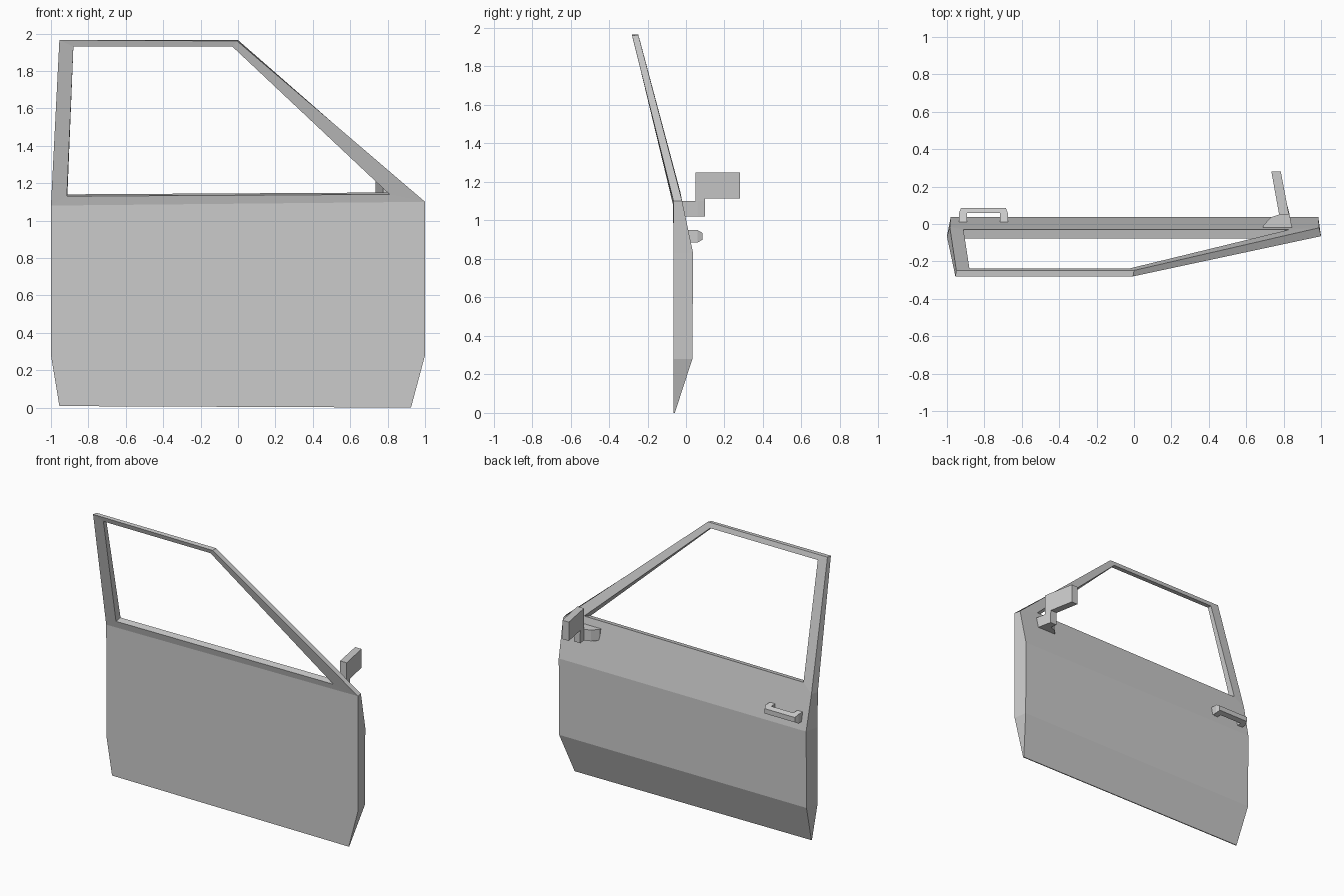
import bpy, bmesh

if "Cube" in bpy.data.objects:
    bpy.data.objects.remove(bpy.data.objects["Cube"])

grey = bpy.data.materials.new("plain grey")
grey.use_nodes = True
grey.diffuse_color = (0.6, 0.6, 0.6, 1)
grey.node_tree.nodes["Principled BSDF"].inputs["Base Color"].default_value = (0.6, 0.6, 0.6, 1)


def finish(bm, name):
    bmesh.ops.recalc_face_normals(bm, faces=bm.faces)
    mesh = bpy.data.meshes.new(name)
    bm.to_mesh(mesh)
    bm.free()
    mesh.materials.append(grey)
    obj = bpy.data.objects.new(name, mesh)
    bpy.context.collection.objects.link(obj)
    return obj


def prism(bm, lower, upper):
    """Close two matching rings of points into a solid."""
    a = [bm.verts.new(p) for p in lower]
    b = [bm.verts.new(p) for p in upper]
    bm.faces.new(a)
    bm.faces.new(b)
    for i in range(len(a)):
        j = (i + 1) % len(a)
        bm.faces.new((a[i], a[j], b[j], b[i]))


# Door shell: outline and window opening on the inner and outer skins (x, y, z)
inner_outline = [(-.955, -.065, .008), (-1, -.065, .28), (-1, -.065, .83), (-1, -.067, 1.08),
                 (-.955, -.28, 1.965), (-.005, -.28, 1.96),
                 (1, -.065, 1.1), (1, -.065, .83), (1, -.065, .28), (.925, -.065, 0)]
outer_outline = [(-.955, -.058, .008), (-.98, .033, .28), (-.98, .037, .83), (-.985, -.016, 1.08),
                 (-.95, -.248, 1.965), (0, -.248, 1.965),
                 (.99, -.02, 1.1), (.985, .037, .83), (.985, .033, .28), (.925, -.058, 0)]
inner_window = [(-.915, -.077, 1.13), (-.88, -.27, 1.93), (-.03, -.27, 1.93), (.81, -.077, 1.14)]
outer_window = [(-.912, -.03, 1.14), (-.88, -.238, 1.93), (-.025, -.238, 1.93), (.83, -.03, 1.15)]

bm = bmesh.new()
skins = []
for outline, window in ((inner_outline, inner_window), (outer_outline, outer_window)):
    o = [bm.verts.new(p) for p in outline]
    w = [bm.verts.new(p) for p in window]
    # Body bands
    for i in range(3):
        bm.faces.new((o[i], o[i + 1], o[8 - i], o[9 - i]))
    # Window frame strips and sill
    for i in range(4):
        j = (i + 1) % 4
        bm.faces.new((o[3 + i], o[3 + j], w[j], w[i]))
    skins.append((o, w))
# Edge walls and window reveals
for a, b in zip(*skins):
    for i in range(len(a)):
        j = (i + 1) % len(a)
        bm.faces.new((a[i], a[j], b[j], b[i]))
finish(bm, "door_shell")

# Mirror: base, and an upright stem with a head, both slanted in plan
bm = bmesh.new()
base = [(.69, -.02), (.845, -.02), (.83, .06), (.82, .1), (.77, .1), (.775, .05), (.73, .035), (.69, -.01)]
prism(bm, [(x, y, 1.02) for x, y in base], [(x, y, 1.1) for x, y in base])
finish(bm, "mirror_base")

bm = bmesh.new()
side = [(.05, 1.09), (.1, 1.09), (.1, 1.115), (.28, 1.115), (.28, 1.25), (.05, 1.25)]
prism(bm, [(.785 - .18 * y, y, z) for y, z in side], [(.838 - .19 * y, y, z) for y, z in side])
finish(bm, "mirror_head")

# Door handle: a pull bar on two posts, its outer edge narrowed
bm = bmesh.new()
plan = [(-.125, 0), (-.125, .06), (-.115, .086), (.115, .086), (.125, .06), (.125, 0),
        (.085, 0), (.085, .058), (-.085, .058), (-.085, 0)]
rings = []
for z, outer_z in ((.885, .9), (.95, .935)):
    rings.append([(x * 1.04 - .805, y, outer_z if y > .08 else z) for x, y in plan])
prism(bm, *rings)
handle = finish(bm, "door_handle")
